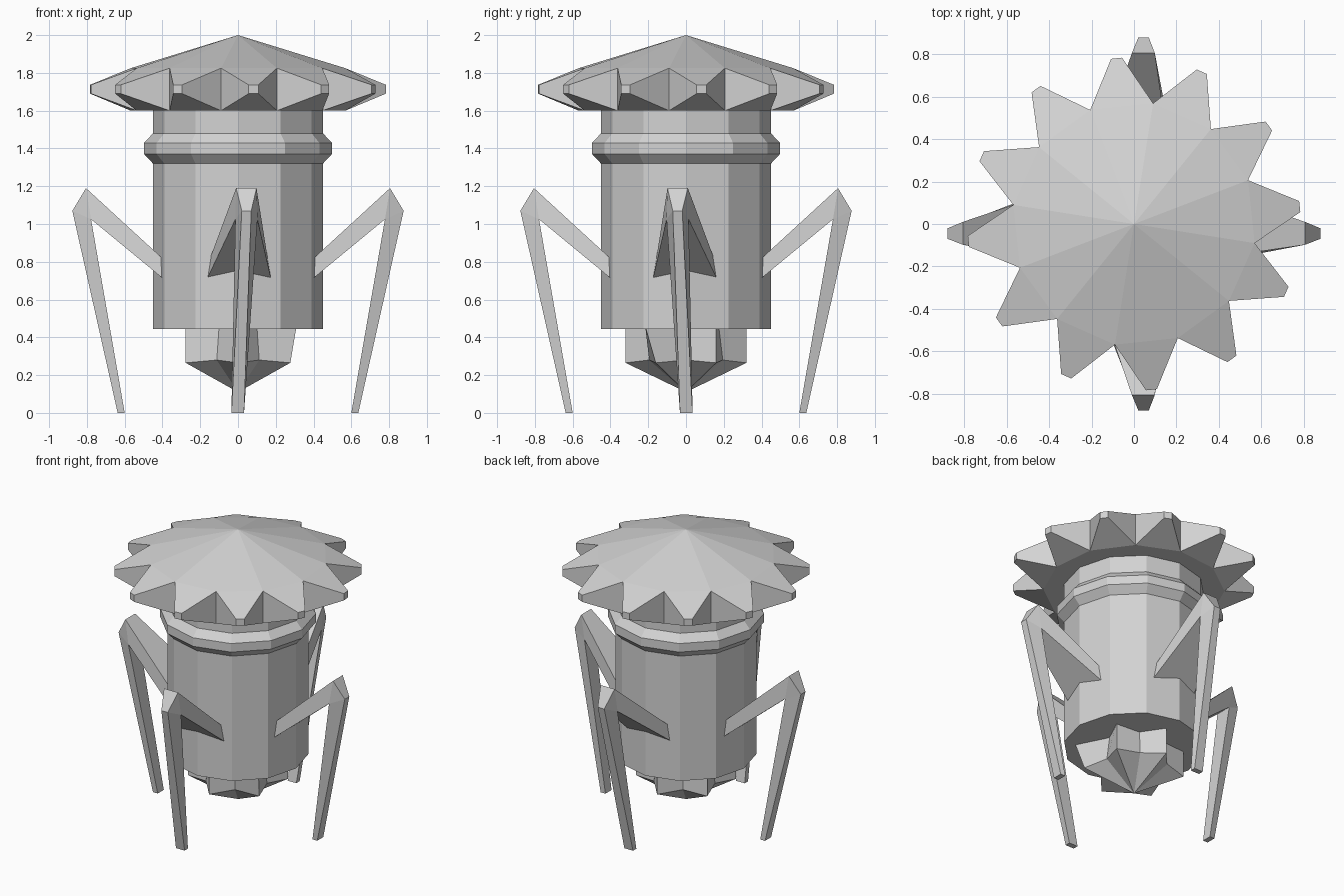
import bpy, math

if "Cube" in bpy.data.objects:
    bpy.data.objects.remove(bpy.data.objects["Cube"])

grey = bpy.data.materials.new("light_grey")
grey.diffuse_color = (0.65, 0.65, 0.65, 1)
grey.use_nodes = True
grey.node_tree.nodes["Principled BSDF"].inputs["Base Color"].default_value = grey.diffuse_color


def make(name, verts, faces):
    """Flat shaded mesh object with outward normals."""
    me = bpy.data.meshes.new(name)
    me.from_pydata(verts, [], faces)
    me.materials.append(grey)
    ob = bpy.data.objects.new(name, me)
    bpy.context.collection.objects.link(ob)
    import bmesh
    bm = bmesh.new()
    bm.from_mesh(me)
    bmesh.ops.recalc_face_normals(bm, faces=bm.faces)
    bm.to_mesh(me)
    bm.free()
    return ob


def polar(r, deg, z):
    a = math.radians(deg)
    return (r * math.cos(a), r * math.sin(a), z)


def lathe(name, profile, n=12):
    """Closed solid from (radius, z) rings."""
    verts = [polar(r, 360 * i / n, z) for r, z in profile for i in range(n)]
    faces = [(k * n + i, k * n + (i + 1) % n, (k + 1) * n + (i + 1) % n, (k + 1) * n + i)
             for k in range(len(profile) - 1) for i in range(n)]
    top = (len(profile) - 1) * n
    faces += [tuple(range(n)), tuple(range(top, top + n))]
    return make(name, verts, faces)


# Barrel with a bevelled collar
lathe("body", [(0.45, 0.445), (0.45, 1.32), (0.497, 1.37), (0.497, 1.43),
               (0.45, 1.48), (0.45, 1.605)])


# Spiked cap: shallow cone whose twelve rim faces are drawn out into blunt teeth
def build_cap():
    n, zb, zt = 12, 1.60, 1.825
    verts = [(0, 0, 2.0)]
    faces = []
    for i in range(n):
        a = 21 + 30 * i
        verts += [polar(0.575, a, zb), polar(0.575, a, zt)]
        for s in (-1, 1):
            for z in (1.69, 1.737):
                verts.append(polar(0.785, a + 15 + s * 1.9, z))
    for i in range(n):
        p, q = 1 + 6 * i, 1 + 6 * ((i + 1) % n)
        lb, lt, rb, rt = p + 2, p + 3, p + 4, p + 5
        faces += [(0, p + 1, q + 1), (p + 1, lt, rt, q + 1), (p, q, rb, lb),
                  (p, lb, lt, p + 1), (q, q + 1, rt, rb), (lb, rb, rt, lt)]
    faces.append(tuple(1 + 6 * i for i in range(n)))
    make("cap", verts, faces)


build_cap()


# Six-pointed nozzle ending in a cone
def build_nozzle():
    n = 12
    verts = []
    for top in (False, True):
        for i in range(n):
            point = i % 2 == 1
            r = 0.32 if point else (0.20 if top else 0.225)
            verts.append(polar(r, 30 * i, 0.46 if top else (0.265 if point else 0.28)))
    verts[n + 11] = (0.31, -0.216, 0.46)
    verts.append((0, 0, 0.11))
    faces = [(i, (i + 1) % n, n + (i + 1) % n, n + i) for i in range(n)]
    faces += [(2 * n, (i + 1) % n, i) for i in range(n)]
    faces.append(tuple(range(n, 2 * n)))
    make("nozzle", verts, faces)


build_nozzle()


# Bent legs: (distance out, height, side min, side max) around the outline
LEG = [(0.38, 0.80, -0.155, 0.16), (0.805, 1.19, -0.01, 0.098),
       (0.877, 1.07, 0.02, 0.07), (0.637, 0.0, -0.035, 0.032),
       (0.60, 0.0, -0.035, 0.032), (0.778, 1.025, -0.014, 0.103),
       (0.38, 0.697, -0.17, 0.178)]


def build_leg(name, place):
    verts = [place(d, s[k], z) for k in (0, 1) for d, z, *s in LEG]
    m = len(LEG)
    faces = [(i, (i + 1) % m, m + (i + 1) % m, m + i) for i in range(m)]
    # side walls: thigh, knee and shin
    for o in (0, m):
        faces += [(o, o + 1, o + 5, o + 6), (o + 1, o + 2, o + 5), (o + 2, o + 3, o + 4, o + 5)]
    make(name, verts, faces)


build_leg("front_leg", lambda d, s, z: (s, -d, z))
build_leg("back_leg", lambda d, s, z: (s, d, z))
build_leg("right_leg", lambda d, s, z: (d, -s, z))
build_leg("left_leg", lambda d, s, z: (-d, -s, z))
